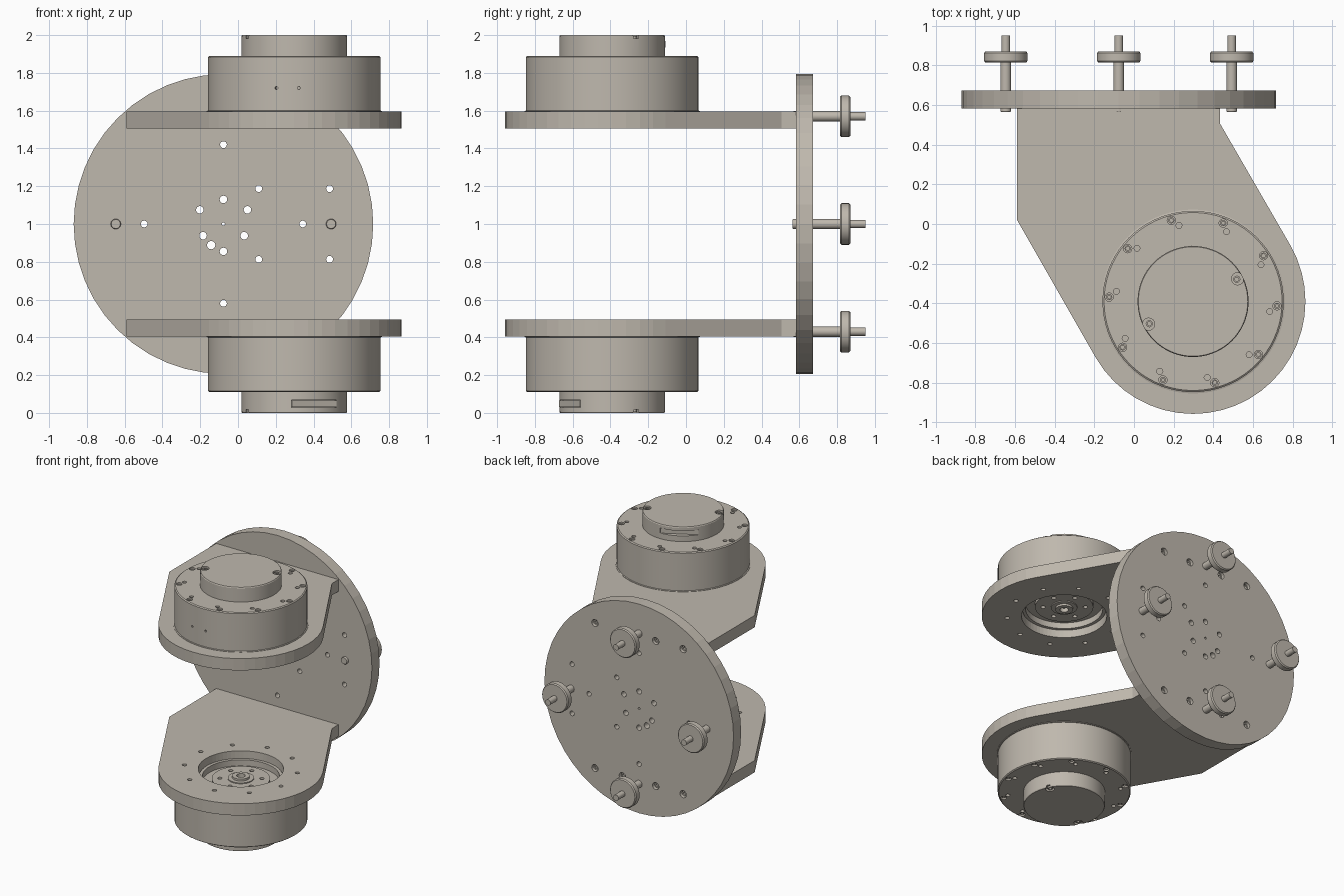
import bpy, bmesh
from math import cos, sin, pi, radians, acos, atan2, hypot
from mathutils import Matrix, Vector

if "Cube" in bpy.data.objects:
    bpy.data.objects.remove(bpy.data.objects["Cube"])

T = Matrix.Translation
CX, CY = 0.298, -0.391                      # motor axis
ARM_R = 0.567                               # round end of the arms
TO_Y = Matrix.Rotation(-pi / 2, 4, 'X')     # turns local z into world y

GREY = bpy.data.materials.new("warm_grey")
GREY.diffuse_color = (0.52, 0.48, 0.42, 1)
GREY.use_nodes = True
GREY.node_tree.nodes["Principled BSDF"].inputs["Base Color"].default_value = GREY.diffuse_color


def polar(r, deg, z=0.0):
    return Vector((r * cos(radians(deg)), r * sin(radians(deg)), z))


def finish(bm, name, smooth=True):
    bmesh.ops.recalc_face_normals(bm, faces=bm.faces)
    me = bpy.data.meshes.new(name)
    bm.to_mesh(me)
    bm.free()
    me.materials.append(GREY)
    ob = bpy.data.objects.new(name, me)
    bpy.context.collection.objects.link(ob)
    if smooth:
        shade(ob)
    return ob


def shade(ob):
    bpy.ops.object.select_all(action='DESELECT')
    ob.select_set(True)
    bpy.context.view_layer.objects.active = ob
    bpy.ops.object.shade_smooth_by_angle(angle=radians(25))


def cyl(bm, mat, r, z0, z1, seg=16):
    bmesh.ops.create_cone(bm, cap_ends=True, segments=seg, radius1=r, radius2=r,
                          depth=z1 - z0, matrix=mat @ T((0, 0, (z0 + z1) / 2)))


def lathe(bm, profile, mat, seg):
    rings = []
    for r, z in profile:
        if r == 0:
            rings.append([bm.verts.new(mat @ Vector((0, 0, z)))] * seg)
        else:
            rings.append([bm.verts.new(mat @ polar(r, 360 * i / seg, z)) for i in range(seg)])
    for a, b in zip(rings, rings[1:]):
        for i in range(seg):
            j = (i + 1) % seg
            bm.faces.new(list(dict.fromkeys((a[i], a[j], b[j], b[i]))))


def screw(bm, mat, r, z0, z1):
    # Cap screw head with a socket
    lathe(bm, [(0, z1 - .014), (r * .55, z1 - .014), (r * .55, z1), (r, z1), (r, z0), (0, z0)], mat, 12)


def cut(ob, bm, smooth=True):
    cutter = finish(bm, "cutter", False)
    cutter.hide_render = True
    mod = ob.modifiers.new("holes", 'BOOLEAN')
    mod.operation, mod.solver, mod.object = 'DIFFERENCE', 'EXACT', cutter
    bpy.context.view_layer.update()
    dg = bpy.context.evaluated_depsgraph_get()
    me = bpy.data.meshes.new_from_object(ob.evaluated_get(dg))
    ob.modifiers.clear()
    ob.data = me
    bpy.data.objects.remove(cutter)
    if smooth:
        shade(ob)


# Round back plate
DX = -0.077
bm = bmesh.new()
cyl(bm, T((DX, 0, 1)) @ TO_Y, 0.793, 0.582, 0.673, 48)
plate = finish(bm, "back_plate", False)
bm = bmesh.new()
holes = [(0, .42, .018), (0, -.42, .018), (-.42, 0, .018), (.42, 0, .018), (0, 0, .008),
         (0, .13, .02), (0, -.145, .02), (-.125, .075, .02), (.127, .075, .02),
         (-.108, -.062, .02), (.11, -.062, .02), (-.065, -.112, .022)]
holes += [(x, s * .187, .018) for x in (.187, .562) for s in (1, -1)]
for x, z, r in holes:
    cyl(bm, T((DX + x, 0, 1 + z)) @ TO_Y, r, 0.5, 0.75)
# Counterbored bolts that hold the arms
bolts = [(DX + x, 1 + s * .55) for x in (-.37, -.14, .14, .37) for s in (1, -1)]
for x, z in bolts:
    cyl(bm, T((x, 0, z)) @ TO_Y, 0.027, 0.63, 0.75)
cut(plate, bm, False)
bm = bmesh.new()
for x, z in bolts:
    screw(bm, T((x, 0, z)) @ TO_Y, 0.021, 0.62, 0.655)
finish(bm, "arm_bolts")

# Four levelling feet on threaded rods
foot = [(0, .565), (.024, .565), (.027, .57), (.027, .815), (.103, .815), (.11, .823),
        (.11, .862), (.103, .87), (.022, .87), (.022, .95), (0, .95)]
for i, name in enumerate(("right", "upper", "left", "lower")):
    p = polar(0.57, 90 * i)
    bm = bmesh.new()
    lathe(bm, foot, T((DX + p.x, 0, 1 + p.y)) @ TO_Y, 32)
    finish(bm, name + "_foot")

# Motor frames: local z points outward, z = 0 on the inner face of the arm
UP = T((CX, CY, 1.505))
DOWN = T((CX, CY, 1)) @ Matrix.Rotation(pi, 4, polar(1, 27)) @ T((0, 0, .505))


def tangent(px, py, side):
    dx, dy = px - CX, py - CY
    return atan2(dy, dx) + side * acos(ARM_R / hypot(dx, dy))


def make_arm(name, frame, z0):
    # Tapered plate with a round end
    a0 = tangent(-.59, .02, 1) % (2 * pi)
    a1 = tangent(.435, .505, -1) % (2 * pi) + 2 * pi
    pts = [(.435, .505), (.435, .582), (-.59, .582), (-.59, .02)]
    n = 24
    for i in range(n + 1):
        a = a0 + (a1 - a0) * i / n
        pts.append((CX + ARM_R * cos(a), CY + ARM_R * sin(a)))
    bm = bmesh.new()
    face = bm.faces.new([bm.verts.new((x, y, z0)) for x, y in pts])
    ext = bmesh.ops.extrude_face_region(bm, geom=[face])
    bmesh.ops.translate(bm, vec=(0, 0, .09),
                        verts=[v for v in ext["geom"] if isinstance(v, bmesh.types.BMVert)])
    arm = finish(bm, name, False)
    # Motor opening and bolt holes
    bm = bmesh.new()
    cyl(bm, frame, .293, -.1, .2, 64)
    for k in range(10):
        cyl(bm, frame @ T(polar(.393, 28.5 + 36 * k)), .016, -.1, .2, 12)
    cut(arm, bm, False)


def make_motor(name, frame):
    # Housing, end cap and recessed output flange in one turned profile
    prof = [(0, .08), (.03, .08), (.03, .05), (.06, .05), (.06, .065), (.09, .065),
            (.09, .072), (.2, .072), (.2, .1), (.265, .1), (.265, .055), (.288, .055),
            (.288, .09), (.464, .09), (.464, .093), (.457, .095), (.457, .379), (.449, .385),
            (.28, .385), (.28, .489), (.276, .495), (0, .495)]
    bm = bmesh.new()
    lathe(bm, prof, Matrix.Identity(4), 72)
    motor = finish(bm, name, False)
    bm = bmesh.new()
    for k in range(10):
        cyl(bm, T(polar(.424, 33 + 36 * k)), .021, .355, .42, 12)
        cyl(bm, T(polar(.39, 28.5 + 36 * k)), .015, .365, .42, 12)
    for a in (27, 207):
        cyl(bm, T(polar(.252, a)), .031, .478, .55)
    for k in range(6):
        cyl(bm, T(polar(.145, 20 + 60 * k)), .016, .04, .1, 12)
    # Two small side holes
    for a in (-102, -87):
        m = T(polar(.457, a, .215)) @ Matrix.Rotation(radians(a), 4, 'Z') @ Matrix.Rotation(pi / 2, 4, 'Y')
        cyl(bm, m, .008, -.03, .03, 10)
    # Connector slot in the cap
    slot = T(polar(.27, 119, .447)) @ Matrix.Rotation(radians(119), 4, 'Z')
    bmesh.ops.create_cube(bm, size=1, matrix=slot @ Matrix.Diagonal((.09, .265, .038, 1)))
    cut(motor, bm, False)
    motor.data.transform(frame)
    shade(motor)
    # Screws and connector
    bm = bmesh.new()
    for k in range(10):
        screw(bm, frame @ T(polar(.424, 33 + 36 * k)), .016, .35, .377)
    for a in (27, 207):
        screw(bm, frame @ T(polar(.248, a)), .018, .47, .49)
    finish(bm, name + "_screws")
    bm = bmesh.new()
    bmesh.ops.create_cube(bm, size=1, matrix=frame @ slot @ T((-.035, 0, 0)) @ Matrix.Diagonal((.03, .262, .036, 1)))
    finish(bm, name + "_connector", False)


make_arm("upper_arm", UP, 1.505)
make_arm("lower_arm", DOWN, .405)
make_motor("upper_motor", UP)
make_motor("lower_motor", DOWN)
